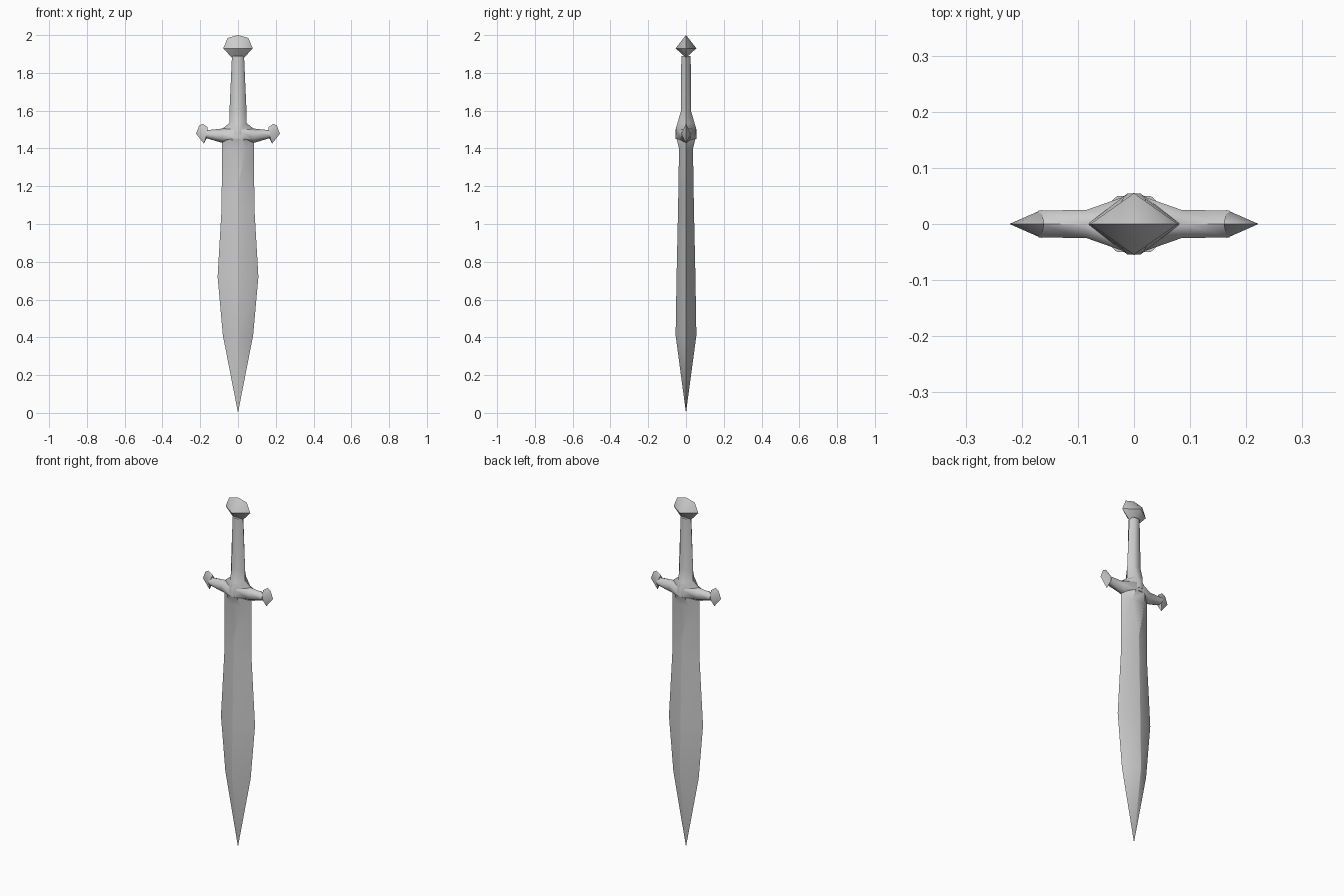
import bpy, bmesh, math
from mathutils import Vector

cube = bpy.data.objects.get("Cube")
if cube:
    bpy.data.objects.remove(cube, do_unlink=True)

steel = bpy.data.materials.new("grey steel")
steel.use_nodes = True
GREY = (0.6, 0.6, 0.6, 1)
steel.diffuse_color = GREY
steel.node_tree.nodes["Principled BSDF"].inputs["Base Color"].default_value = GREY


def finish(name, bm, angle):
    bmesh.ops.remove_doubles(bm, verts=bm.verts, dist=0.0005)
    bmesh.ops.recalc_face_normals(bm, faces=bm.faces)
    mesh = bpy.data.meshes.new(name)
    bm.to_mesh(mesh)
    bm.free()
    mesh.materials.append(steel)
    obj = bpy.data.objects.new(name, mesh)
    bpy.context.collection.objects.link(obj)
    bpy.ops.object.select_all(action='DESELECT')
    obj.select_set(True)
    bpy.context.view_layer.objects.active = obj
    bpy.ops.object.shade_smooth_by_angle(angle=math.radians(angle))


def loft(name, rings, angle):
    """Skin a row of cross-sections and cap both ends."""
    bm = bmesh.new()
    rows = [[bm.verts.new(p) for p in ring] for ring in rings]
    n = len(rows[0])
    for a, b in zip(rows, rows[1:]):
        for i in range(n):
            j = (i + 1) % n
            bm.faces.new((a[i], a[j], b[j], b[i]))
    bm.faces.new(rows[0])
    bm.faces.new(rows[-1])
    finish(name, bm, angle)


def upright(z, hx, hy, flat):
    """Six-sided section with a flat of half width `flat` front and back."""
    return [(hx, 0, z), (flat, hy, z), (-flat, hy, z),
            (-hx, 0, z), (-flat, -hy, z), (flat, -hy, z)]


def faceted_plate(name, outline, hub, depth, angle):
    """Outline in the xz plane, rising to a point at the front and back."""
    bm = bmesh.new()
    rim = [bm.verts.new((x, 0, z)) for x, z in outline]
    for side in (-1, 1):
        peak = bm.verts.new((hub[0], side * depth, hub[1]))
        for i, v in enumerate(rim):
            bm.faces.new((v, rim[(i + 1) % len(rim)], peak))
    finish(name, bm, angle)


# Leaf-shaped blade, its ridge opening into a flat triangle near the guard
blade = [(0, 0.0001, 0.0001, 0), (0.41, 0.08, 0.055, 0.001), (0.72, 0.108, 0.05, 0.001),
         (1.08, 0.087, 0.042, 0.001), (1.2, 0.086, 0.04, 0.001),
         (1.4, 0.086, 0.037, 0.04), (1.45, 0.084, 0.05, 0.03)]
loft("blade", [upright(*s) for s in blade], 40)

# Grip with a flared collar at the guard
grip = [(1.47, 0.086, 0.054, 0.012), (1.505, 0.082, 0.054, 0.012), (1.535, 0.045, 0.045, 0.02),
        (1.6, 0.045, 0.026, 0.022), (1.89, 0.032, 0.025, 0.016)]
loft("grip", [upright(*s) for s in grip], 60)

# Crossguard: x, half depth, bottom, top
half = [(0.17, 0.024, 1.455, 1.496), (0.085, 0.025, 1.43, 1.505)]
stations = [(-x, d, b, t) for x, d, b, t in half] + [(0, 0.055, 1.425, 1.53)]
stations += half[::-1]
rings = []
for x, d, b, t in stations:
    m, h = (b + t) / 2, (t - b) * 0.25
    rings.append([(x, 0, b), (x, d, m - h), (x, d, m + h),
                  (x, 0, t), (x, -d, m + h), (x, -d, m - h)])
loft("crossguard", rings, 60)

# Flared guard tips
tip = [(0.165, 1.495), (0.16, 1.512), (0.187, 1.531), (0.206, 1.52),
       (0.222, 1.478), (0.18, 1.425), (0.165, 1.455)]
for side, s in (("left", 1), ("right", -1)):
    faceted_plate(side + "_guard_tip", [(s * x, z) for x, z in tip],
                  (s * 0.165, 1.478), 0.025, 40)

# Pommel
edge = [(0.032, 1.88), (0.078, 1.93), (0.055, 1.985)]
outline = edge + [(0, 2.0)] + [(-x, z) for x, z in reversed(edge)]
faceted_plate("pommel", outline, (0, 1.93), 0.055, 40)
